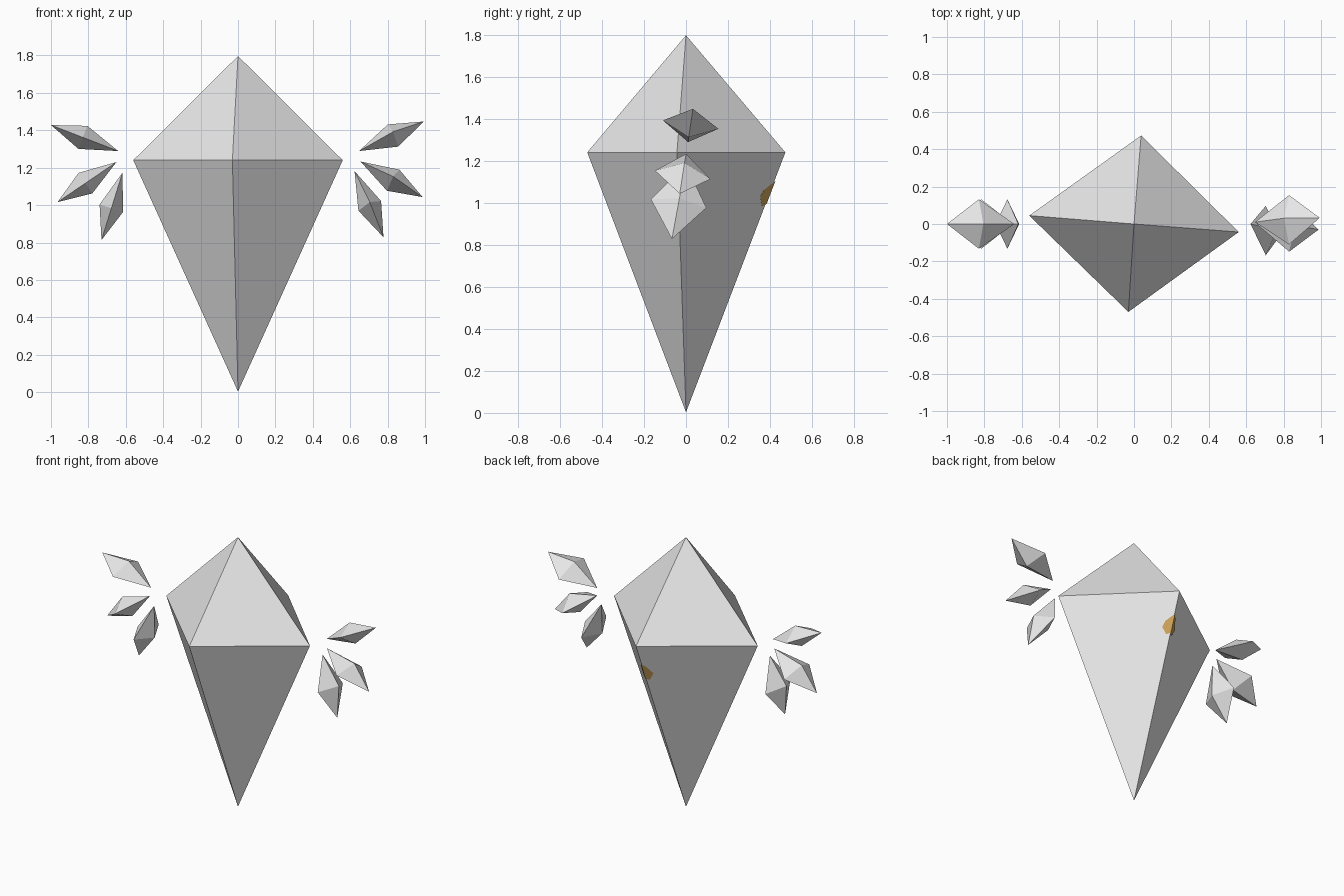
import bpy
from mathutils import Vector as V

if "Cube" in bpy.data.objects:
    bpy.data.objects.remove(bpy.data.objects["Cube"])


def material(name, rgb):
    m = bpy.data.materials.new(name)
    m.diffuse_color = (*rgb, 1)
    m.use_nodes = True
    m.node_tree.nodes["Principled BSDF"].inputs["Base Color"].default_value = m.diffuse_color
    return m


STONE = material("pale_grey_stone", (0.8, 0.8, 0.8))
AMBER = material("amber", (0.6, 0.36, 0.1))


def mesh_object(name, points, faces, mat):
    me = bpy.data.meshes.new(name)
    me.from_pydata([tuple(p) for p in points], [], faces)
    me.materials.append(mat)
    ob = bpy.data.objects.new(name, me)
    bpy.context.collection.objects.link(ob)
    # Consistent outward normals about the middle of the part
    mid = sum((V(p) for p in points), V()) / len(points)
    for f in me.polygons:
        if f.normal.dot(f.center - mid) < 0:
            f.flip()
    me.update()
    return ob


def crystal(name, tip_a, tip_b, ring):
    """Two pyramids joined on a shared four-sided ring."""
    faces = []
    for i in range(4):
        a, b = i + 2, (i + 1) % 4 + 2
        faces += [(0, a, b), (1, b, a)]
    return mesh_object(name, [tip_a, tip_b, *ring], faces, STONE)


# Large central crystal
top, bottom = V((0, 0, 1.797)), V((0, 0, 0.003))
right, back = V((0.56, -0.043, 1.24)), V((0.038, 0.473, 1.24))
left, front = V((-0.56, 0.045, 1.24)), V((-0.03, -0.47, 1.24))
crystal("central_crystal", top, bottom, [right, back, left, front])


# Flat, elongated shards fanned out on both sides
def shard(name, inner, outer, roll):
    inner, outer = V(inner), V(outer)
    axis = outer - inner
    side = V((0, -0.132, roll))
    thick = axis.cross(side).normalized() * 0.066
    c = (inner + outer) / 2 + axis.normalized() * 0.01
    crystal(name, inner, outer, [c + side, c + thick, c - side, c - thick])


shard("upper_left_shard", (-0.64, 0, 1.289), (-1.0, 0, 1.428), 0)
shard("middle_left_shard", (-0.65, 0, 1.23), (-0.965, 0, 1.016), 0)
shard("lower_left_shard", (-0.618, 0, 1.173), (-0.73, 0, 0.813), 0)
shard("upper_right_shard", (0.647, 0.01, 1.289), (0.993, 0.033, 1.447), 0.02)
shard("middle_right_shard", (0.655, 0, 1.233), (0.987, -0.03, 1.043), 0.02)
shard("lower_right_shard", (0.623, 0, 1.182), (0.778, -0.067, 0.828), 0.02)


# Small amber inlay wrapped around the rear edge of the central crystal
def on_face(corner, across, z):
    s = z / 1.24
    p = (back + (corner - back) * across) * s
    return V((p.x, p.y, z))


outward = V((0, 0.004, -0.001))
outline = [on_face(right, 0, 1.105), on_face(right, 0, 0.995),
           on_face(right, 0.045, 0.985), on_face(right, 0.1, 1.03),
           on_face(right, 0.08, 1.065),
           on_face(left, 0.04, 0.985), on_face(left, 0.095, 1.035),
           on_face(left, 0.04, 1.085)]
root = on_face(right, 0, 1.04) - V((0, 0.05, 0))
mesh_object("amber_inlay", [p + outward for p in outline] + [root],
            [(0, 1, 2, 3, 4), (0, 1, 5, 6, 7), (1, 2, 8), (2, 3, 8),
             (3, 4, 8), (4, 0, 8), (1, 5, 8), (5, 6, 8), (6, 7, 8), (7, 0, 8)],
            AMBER)
